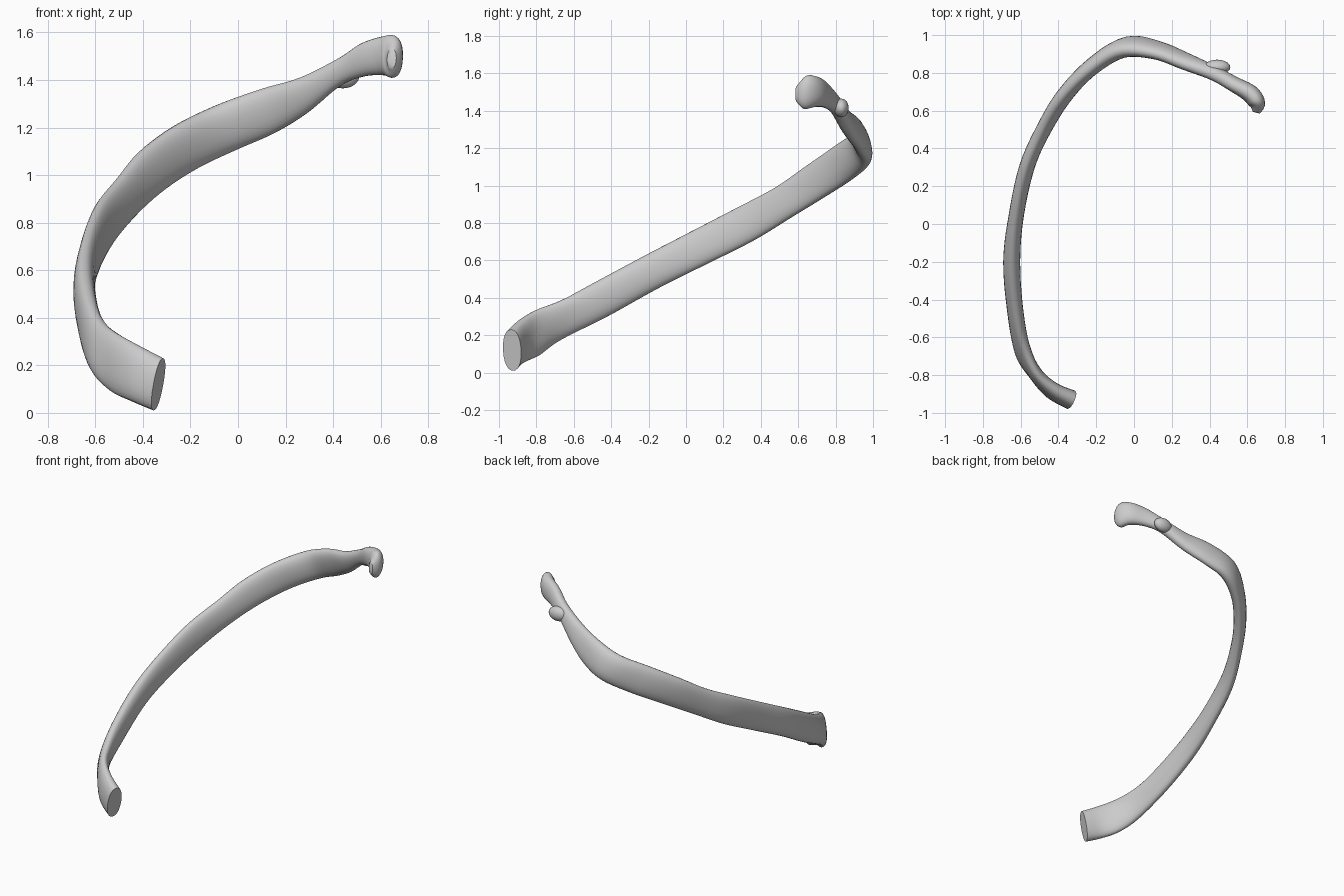
import bpy, bmesh, math
from mathutils import Vector

if "Cube" in bpy.data.objects:
    bpy.data.objects.remove(bpy.data.objects["Cube"])

# Stations along the bone: upper edge xyz, lower edge xyz, thickness
STATIONS = [
    (-.315, -.935, .23, -.355, -.925, .01, .105),
    (-.42, -.88, .285, -.45, -.88, .05, .09),
    (-.51, -.80, .335, -.53, -.79, .09, .075),
    (-.57, -.67, .385, -.605, -.68, .17, .08),
    (-.615, -.52, .465, -.64, -.42, .30, .085),
    (-.645, -.25, .61, -.65, -.15, .45, .09),
    (-.635, 0, .74, -.61, .10, .575, .08),
    (-.585, .27, .88, -.54, .36, .705, .08),
    (-.50, .48, .99, -.43, .57, .835, .08),
    (-.41, .64, 1.10, -.31, .74, .94, .085),
    (-.27, .79, 1.205, -.17, .88, 1.03, .09),
    (-.10, .905, 1.29, 0, .965, 1.11, .10),
    (.09, .90, 1.36, .15, .94, 1.175, .085),
    (.26, .84, 1.41, .29, .88, 1.26, .08),
    (.42, .785, 1.49, .43, .81, 1.375, .075),
    (.52, .735, 1.555, .53, .75, 1.415, .08),
    (.615, .69, 1.585, .615, .69, 1.42, .095),
    (.655, .64, 1.585, .65, .63, 1.41, .085),
    (.648, .59, 1.53, .645, .59, 1.45, .04),
]
SIDES, STEPS = 24, 5


def catmull(a, b, c, d, t):
    return [0.5 * (2*q + (r - p)*t + (2*p - 5*q + 4*r - s)*t*t + (3*q - p - 3*r + s)*t**3)
            for p, q, r, s in zip(a, b, c, d)]


def smooth_stations(rows):
    n, out = len(rows), []
    for i in range(n - 1):
        quad = [rows[min(max(i + k, 0), n - 1)] for k in (-1, 0, 1, 2)]
        out += [catmull(*quad, s / STEPS) for s in range(STEPS)]
    return out + [list(rows[-1])]


def sgn_pow(v, p):
    return math.copysign(abs(v) ** p, v)


def finish(bm, name):
    bmesh.ops.recalc_face_normals(bm, faces=bm.faces)
    mesh = bpy.data.meshes.new(name)
    bm.to_mesh(mesh)
    bm.free()
    ob = bpy.data.objects.new(name, mesh)
    bpy.context.collection.objects.link(ob)
    bpy.ops.object.select_all(action='DESELECT')
    ob.select_set(True)
    bpy.context.view_layer.objects.active = ob
    bpy.ops.object.shade_smooth_by_angle(angle=math.radians(45))
    return ob


# Rib shaft: flattened oval section lofted along the stations
rows = smooth_stations(STATIONS)
tops = [Vector(r[:3]) for r in rows]
lows = [Vector(r[3:6]) for r in rows]
mids = [(a + b) / 2 for a, b in zip(tops, lows)]
bm = bmesh.new()
rings = []
for i, r in enumerate(rows):
    tangent = mids[min(i + 2, len(rows) - 1)] - mids[max(i - 2, 0)]
    major = (tops[i] - lows[i]) / 2
    minor = tangent.cross(major).normalized() * r[6] / 2
    ring = []
    for k in range(SIDES):
        a = math.tau * k / SIDES
        ring.append(bm.verts.new(mids[i] + major * sgn_pow(math.cos(a), .9)
                                 + minor * sgn_pow(math.sin(a), .9)))
    rings.append(ring)
for a, b in zip(rings, rings[1:]):
    for k in range(SIDES):
        j = (k + 1) % SIDES
        bm.faces.new((a[k], a[j], b[j], b[k]))
bm.faces.new(rings[0])
bm.faces.new(rings[-1])
finish(bm, "rib_shaft")

# Tubercle: low bump on the outer side of the neck
bm = bmesh.new()
bmesh.ops.create_uvsphere(bm, u_segments=20, v_segments=12, radius=1)
bmesh.ops.scale(bm, vec=(.07, .04, .05), verts=bm.verts)
bmesh.ops.translate(bm, vec=(.44, .83, 1.415), verts=bm.verts)
bump = finish(bm, "rib_tubercle")
